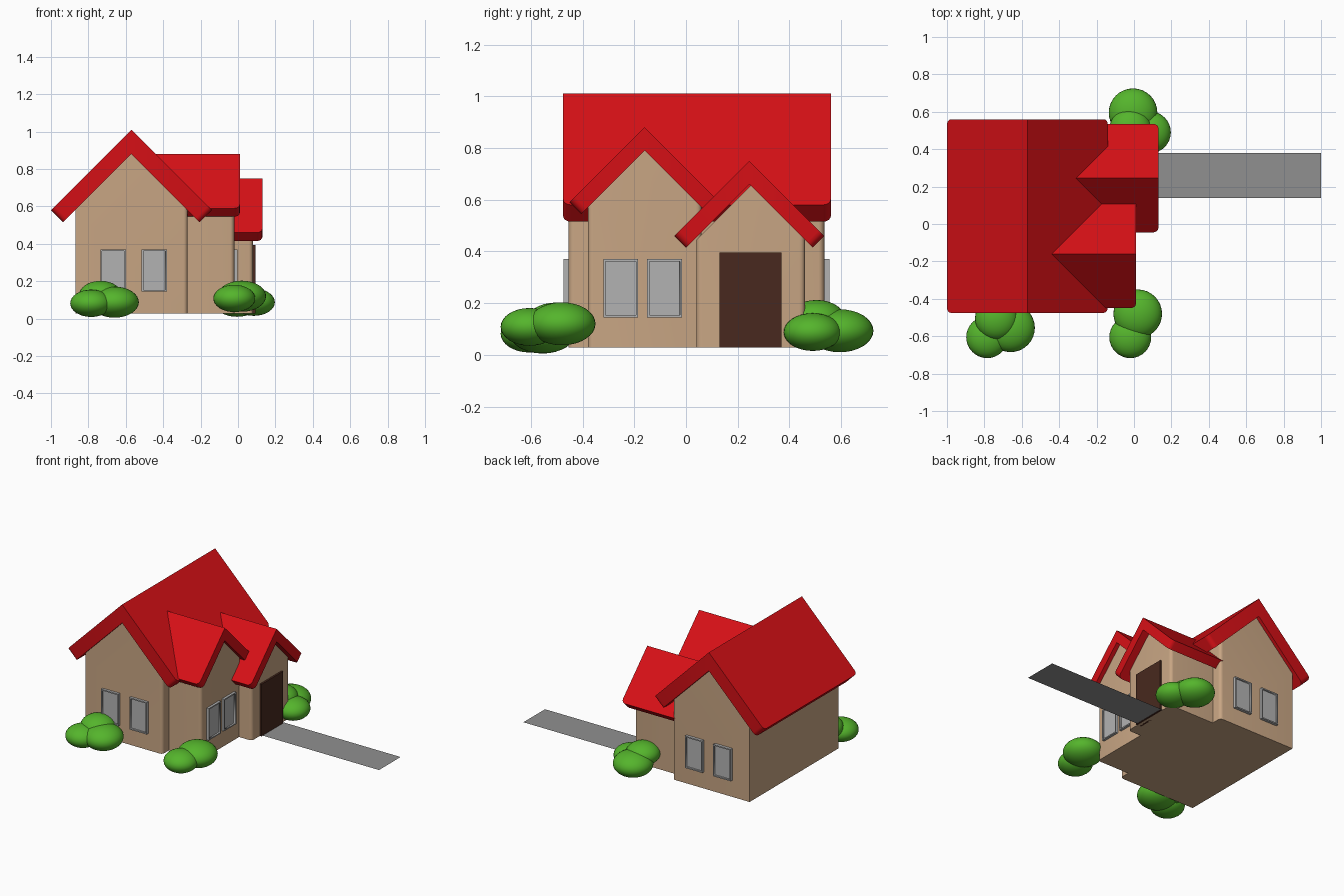
import bpy, bmesh
from math import radians
from mathutils import Vector

if "Cube" in bpy.data.objects:
    bpy.data.objects.remove(bpy.data.objects["Cube"])


def material(name, r, g, b):
    m = bpy.data.materials.new(name)
    m.diffuse_color = (r, g, b, 1)
    m.use_nodes = True
    m.node_tree.nodes["Principled BSDF"].inputs["Base Color"].default_value = m.diffuse_color
    return m


RED = material("roof red", 0.68, 0.005, 0.008)
TAN = material("wall tan", 0.58, 0.38, 0.23)
GREEN = material("leaf green", 0.09, 0.46, 0.025)
BROWN = material("door brown", 0.065, 0.022, 0.013)
STONE = material("path grey", 0.28, 0.28, 0.28)
GLASS = material("window grey", 0.45, 0.45, 0.45)
BASE = 0.028


def finish(bm, name, mat):
    bmesh.ops.recalc_face_normals(bm, faces=bm.faces)
    me = bpy.data.meshes.new(name)
    bm.to_mesh(me)
    bm.free()
    ob = bpy.data.objects.new(name, me)
    bpy.context.collection.objects.link(ob)
    me.materials.append(mat)
    bpy.ops.object.select_all(action='DESELECT')
    ob.select_set(True)
    bpy.context.view_layer.objects.active = ob
    bpy.ops.object.shade_smooth_by_angle(angle=radians(35))
    return ob


def prism(name, profile, axis, start, end, mat, round_edge=None, width=0.03):
    """Extrude a (sideways, z) profile along x or y, rounding the chosen edges."""
    bm = bmesh.new()
    place = (lambda u, t, z: (t, u, z)) if axis == 'x' else (lambda u, t, z: (u, t, z))
    caps = [[bm.verts.new(place(u, t, z)) for u, z in profile] for t in (start, end)]
    n = len(profile)
    for cap in caps:
        bm.faces.new(cap)
    for i in range(n):
        j = (i + 1) % n
        bm.faces.new((caps[0][i], caps[0][j], caps[1][j], caps[1][i]))
    if round_edge:
        edges = [e for e in bm.edges if round_edge(e.verts[0].co, e.verts[1].co)]
        bmesh.ops.bevel(bm, geom=edges, offset=width, segments=4, profile=0.5,
                        affect='EDGES')
    return finish(bm, name, mat)


def roof(name, axis, c, top, w, d, start, end):
    k = d / 2
    profile = [(c - w, top - w), (c, top), (c + w, top - w),
               (c + w - k, top - w - k), (c, top - d), (c - w + k, top - w - k)]
    t = 0 if axis == 'x' else 1

    def eave_corner(a, b):
        return abs(a[t] - b[t]) < 1e-5 and max(a.z, b.z) < top - w + 1e-4
    prism(name, profile, axis, start, end, RED, eave_corner)


def walls(name, axis, c, apex, w, start, end, rounded_x):
    profile = [(c - w, BASE), (c + w, BASE), (c + w, apex - w), (c, apex), (c - w, apex - w)]

    def corner(a, b):
        return abs(a.x - b.x) + abs(a.y - b.y) < 1e-5 and abs(a.x - rounded_x) < 1e-4
    prism(name, profile, axis, start, end, TAN, corner, 0.022)


def box(name, lo, hi, mat):
    return prism(name, [(lo[0], lo[2]), (hi[0], lo[2]), (hi[0], hi[2]), (lo[0], hi[2])],
                 'y', lo[1], hi[1], mat)


def window(name, lo, hi, normal):
    """Frame block with a recessed pane on the side facing the normal."""
    ob = box(name, lo, hi, GLASS)
    bm = bmesh.new()
    bm.from_mesh(ob.data)
    n = Vector(normal)
    face = max(bm.faces, key=lambda f: f.normal.dot(n))
    bmesh.ops.inset_individual(bm, faces=[face], thickness=0.012)
    rim = bmesh.ops.inset_individual(bm, faces=[face], thickness=0.001)
    bmesh.ops.translate(bm, verts=face.verts, vec=-n * 0.01)
    bm.to_mesh(ob.data)
    bm.free()


# Main house and two wings
walls("main_walls", 'y', -0.57, 0.885, 0.30, -0.455, 0.535, -0.27)
walls("middle_wing_walls", 'x', -0.16, 0.795, 0.22, -0.32, -0.02, -0.02)
walls("entrance_walls", 'x', 0.25, 0.655, 0.21, -0.32, 0.08, 0.08)

# Gabled roofs
roof("main_roof", 'y', -0.57, 1.01, 0.43, 0.13, -0.475, 0.56)
roof("middle_wing_roof", 'x', -0.16, 0.88, 0.29, 0.09, -0.46, 0.01)
roof("entrance_roof", 'x', 0.245, 0.75, 0.29, 0.09, -0.33, 0.13)

# Door and flat path
box("door", (0.05, 0.13, BASE), (0.093, 0.37, 0.395), BROWN)
bm = bmesh.new()
bm.faces.new([bm.verts.new(p) for p in
              ((0.07, 0.14, 0.03), (1, 0.14, 0.03), (1, 0.38, 0.03), (0.07, 0.38, 0.03))])
finish(bm, "path", STONE)

# Windows: a pair on the front, back and middle wing
for i, x in enumerate((-0.735, -0.515)):
    window(f"front_window_{i}", (x, -0.473, 0.145), (x + 0.135, -0.44, 0.37), (0, -1, 0))
    window(f"back_window_{i}", (x, 0.52, 0.145), (x + 0.135, 0.555, 0.37), (0, 1, 0))
for i, y in enumerate((-0.32, -0.15)):
    window(f"wing_window_{i}", (-0.04, y, 0.145), (-0.003, y + 0.135, 0.37), (1, 0, 0))

# Bushes: x, y, z, radius, height radius
bushes = {
    "front_left_bush": [(-0.785, -0.605, 0.082, 0.112, 0.073), (-0.66, -0.555, 0.088, 0.13, 0.083),
                        (-0.735, -0.505, 0.125, 0.115, 0.077)],
    "front_right_bush": [(0.02, -0.48, 0.12, 0.13, 0.083), (-0.02, -0.605, 0.108, 0.112, 0.073)],
    "back_bush": [(-0.005, 0.595, 0.093, 0.13, 0.083), (0.085, 0.49, 0.088, 0.112, 0.073),
                  (-0.02, 0.505, 0.137, 0.112, 0.075)],
}
for name, blobs in bushes.items():
    bm = bmesh.new()
    for x, y, z, r, h in blobs:
        ball = bmesh.ops.create_uvsphere(bm, u_segments=32, v_segments=16, radius=1)["verts"]
        bmesh.ops.scale(bm, verts=ball, vec=(r, r, h))
        bmesh.ops.translate(bm, verts=ball, vec=(x, y, z))
    finish(bm, name, GREEN)
